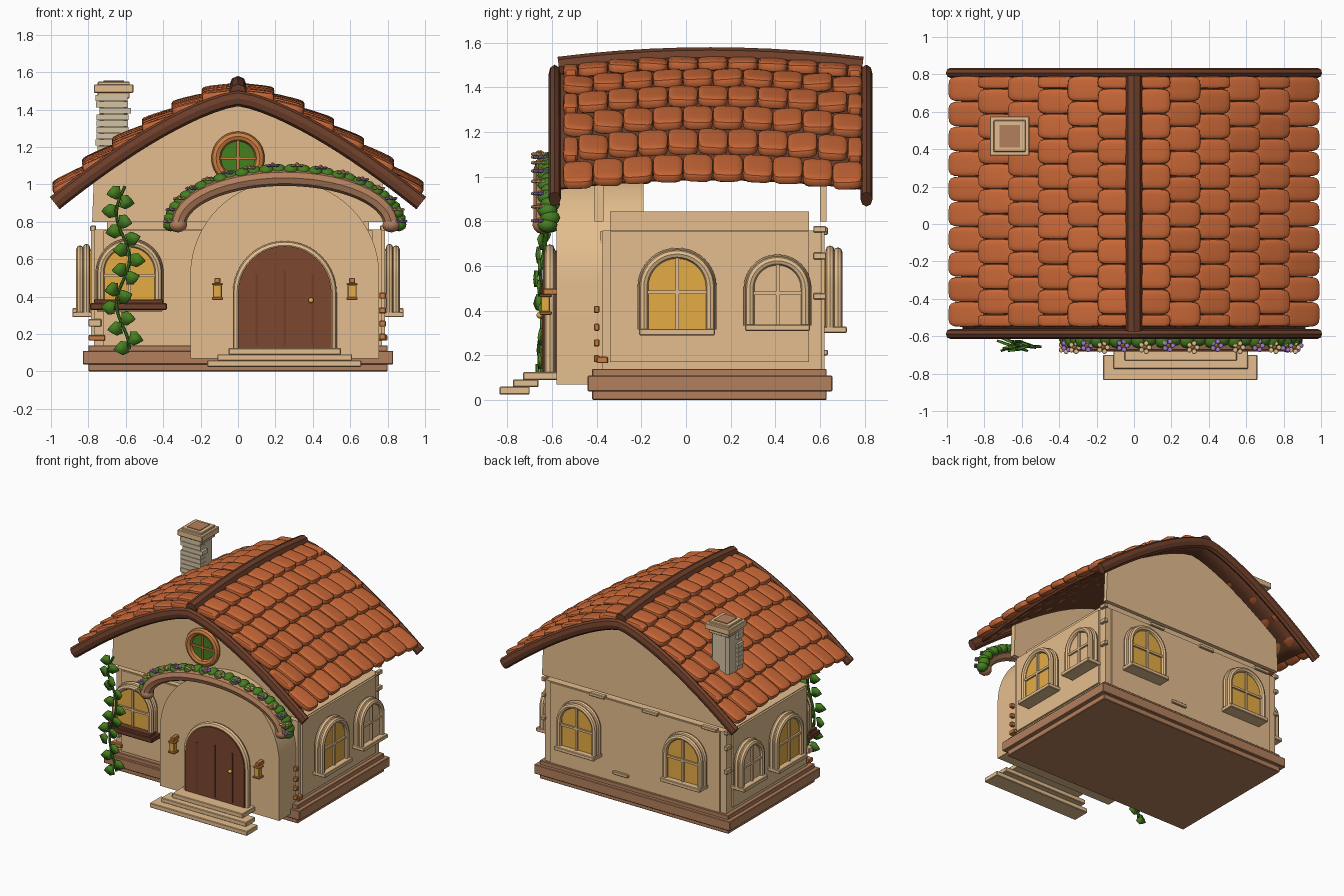
import bpy, bmesh, math, random
from math import sin, cos, pi
from mathutils import Matrix, Vector

random.seed(4)
cube = bpy.data.objects.get("Cube")
if cube:
    bpy.data.objects.remove(cube)


def material(name, *rgb):
    col = [((c / 255 + 0.055) / 1.055) ** 2.4 for c in rgb] + [1]
    m = bpy.data.materials.new(name)
    m.use_nodes = True
    m.diffuse_color = col
    m.node_tree.nodes["Principled BSDF"].inputs["Base Color"].default_value = col
    return m


PLASTER = material("cream plaster", 228, 190, 142)
TILE = material("terracotta", 200, 103, 55)
TIMBER = material("dark timber", 110, 63, 42)
DOOR = material("door wood", 124, 71, 47)
STONE = material("brown stone", 180, 128, 93)
GLASS = material("amber glass", 230, 172, 68)
LEAF = material("leaf green", 70, 126, 32)
CHIMNEY = material("pale stone", 212, 196, 165)
PURPLE = material("purple petals", 160, 124, 200)
HONEY = material("honey wood", 205, 128, 66)


def finish(name, bm, mat):
    bmesh.ops.recalc_face_normals(bm, faces=bm.faces)
    me = bpy.data.meshes.new(name)
    bm.to_mesh(me)
    bm.free()
    me.materials.append(mat)
    me.shade_smooth()
    me.set_sharp_from_angle(angle=0.6)
    ob = bpy.data.objects.new(name, me)
    bpy.context.collection.objects.link(ob)
    return ob


def boxes(name, spans, mat, bevel=0.004):
    """Each span is (x0, x1, y0, y1, z0, z1)."""
    bm = bmesh.new()
    for x0, x1, y0, y1, z0, z1 in spans:
        m = Matrix.Translation(((x0 + x1) / 2, (y0 + y1) / 2, (z0 + z1) / 2))
        bmesh.ops.create_cube(bm, size=1, matrix=m @ Matrix.Diagonal((x1 - x0, y1 - y0, z1 - z0, 1)))
    if bevel:
        bmesh.ops.bevel(bm, geom=bm.edges[:], offset=bevel, segments=1, affect='EDGES')
    return finish(name, bm, mat)


def prism(name, pts, y0, y1, mat):
    bm = bmesh.new()
    face = bm.faces.new([bm.verts.new((x, y0, z)) for x, z in pts])
    ext = bmesh.ops.extrude_face_region(bm, geom=[face])
    bmesh.ops.translate(bm, verts=[v for v in ext["geom"] if isinstance(v, bmesh.types.BMVert)],
                        vec=(0, y1 - y0, 0))
    return finish(name, bm, mat)


def tube(name, pts, r, mat, cyclic=False):
    cu = bpy.data.curves.new(name, 'CURVE')
    cu.dimensions = '3D'
    cu.bevel_depth, cu.bevel_resolution, cu.use_fill_caps = r, 2, True
    sp = cu.splines.new('POLY')
    sp.points.add(len(pts) - 1)
    for p, co in zip(sp.points, pts):
        p.co = (*co, 1)
    sp.use_cyclic_u = cyclic
    tmp = bpy.data.objects.new(name, cu)
    bpy.context.collection.objects.link(tmp)
    bpy.context.view_layer.update()
    bm = bmesh.new()
    me = bpy.data.meshes.new_from_object(tmp.evaluated_get(bpy.context.evaluated_depsgraph_get()))
    bm.from_mesh(me)
    bpy.data.objects.remove(tmp)
    bpy.data.meshes.remove(me)
    return finish(name, bm, mat)


def blobs(name, items, mat, sub=2):
    """Each item is (centre, radii)."""
    bm = bmesh.new()
    for c, r in items:
        bmesh.ops.create_icosphere(bm, subdivisions=sub, radius=1,
                                   matrix=Matrix.Translation(c) @ Matrix.Diagonal((*r, 1)))
    return finish(name, bm, mat)


def arch(cx, r, z0, top, n=20):
    arc = [(cx - r * cos(pi * i / n), top - r + r * sin(pi * i / n)) for i in range(n + 1)]
    return [(cx - r, z0)] + arc + [(cx + r, z0)]


def ring(r, z, n=28):
    return [(r * cos(2 * pi * i / n), z + r * sin(2 * pi * i / n)) for i in range(n)]


# Foundation, walls and steps
boxes("foundation", [(-.8, .8, -.42, .63, 0, .14), (-.83, .83, -.44, .655, .038, .11)], STONE)
boxes("walls", [(-.77, .77, -.375, .61, .13, .76), (-.785, .785, -.34, .55, .17, .755),
                (-.72, .72, -.385, .62, .14, .755), (-.7, .7, -.34, .55, .75, .845)], PLASTER, 0)
boxes("steps", [(-.165, .66, -.835, -.7, .025, .06), (-.11, .61, -.775, -.66, .058, .092),
                (-.05, .55, -.73, -.57, .09, .125)], PLASTER)
prism("porch", arch(.25, .505, .07, 1.02, 32), -.58, -.19, PLASTER)


# Curved roof deck, gables, gable boards and ridge
def roof_z(x):
    return 1.46 - .576 * abs(x) ** 1.4


def bow(y):
    return .045 * (1 - ((y - .11) / .7) ** 2)


xs = [-.98 + .07 * i for i in range(29)]
gable = [(-.78, .8)] + [(x, roof_z(x) - .01) for x in xs if abs(x) < .82] + [(.78, .8)]
prism("front_gable", gable, -.41, -.37, PLASTER)
prism("back_gable", gable, .6, .63, PLASTER)

bm = bmesh.new()
ys = [-.58 + .138 * j for j in range(11)]
rows = [[bm.verts.new((x, y, roof_z(x) + bow(y) - .008)) for x in xs if abs(x) < .95] for y in ys]
for a, b in zip(rows, rows[1:]):
    for i in range(len(a) - 1):
        bm.faces.new((a[i], a[i + 1], b[i + 1], b[i]))
deck = finish("roof_deck", bm, TIMBER)
solid = deck.modifiers.new("thickness", 'SOLIDIFY')
solid.thickness, solid.offset = .02, 0

for label, y in (("front", -.588), ("back", .808)):
    board = tube(label + "_gable_board", [(x, 0, roof_z(x)) for x in xs], .042, TIMBER)
    board.scale.y = .65
    board.location.y = y
tube("ridge_beam", [(0, y, 1.49 + bow(y)) for y in [-.57 + .136 * j for j in range(11)]], .045, TIMBER)

# Staggered pillow tiles
bm = bmesh.new()
bmesh.ops.create_cube(bm, size=2)
bmesh.ops.subdivide_edges(bm, edges=bm.edges[:], cuts=5, use_grid_fill=True)
for v in bm.verts:
    v.co /= sum(abs(c) ** 4.5 for c in v.co) ** (1 / 4.5)
tile_mesh = bpy.data.meshes.new("tile_shape")
bm.to_mesh(tile_mesh)
bm.free()
bm = bmesh.new()
pitch = .134
for side in (-1, 1):
    for row in range(6):
        x = .1 + .158 * row
        slope = math.atan(.576 * 1.4 * x ** .4)
        staggered = row % 2 == 0
        for k in range(10 + staggered):
            lo = max(-.55, -.55 + pitch * (k - .5 * staggered))
            hi = min(.79, -.55 + pitch * (k + 1 - .5 * staggered))
            y = (lo + hi) / 2
            start = len(bm.verts)
            bm.from_mesh(tile_mesh)
            bm.verts.ensure_lookup_table()
            m = (Matrix.Translation((side * x, y, roof_z(x) + bow(y) + .024))
                 @ Matrix.Rotation(side * (slope - .2), 4, 'Y')
                 @ Matrix.Rotation(random.uniform(-.08, .08), 4, 'X')
                 @ Matrix.Diagonal((.09 / cos(slope) ** .8, (hi - lo) / 2, .027, 1)))
            bmesh.ops.transform(bm, matrix=m, verts=bm.verts[start:])
finish("roof_tiles", bm, TILE)
bpy.data.meshes.remove(tile_mesh)

# Chimney shaft with uneven stone courses on its front
boxes("chimney_shaft", [(-.74, -.59, .4, .55, 1.02, 1.48)], CHIMNEY, .02)
courses = []
for i in range(10):
    dx, z = random.uniform(-.012, .012), 1.14 + i * .034
    courses.append((-.75 + dx, -.58 + dx, .385, .45, z, z + .031))
boxes("chimney_courses", courses, CHIMNEY, 0)
boxes("chimney_cap", [(-.77, -.56, .365, .575, 1.49, 1.535), (-.75, -.58, .385, .555, 1.46, 1.55)], PLASTER)
boxes("chimney_opening", [(-.72, -.61, .41, .53, 1.54, 1.555)], STONE, 0)


# Arched windows, built facing -y then turned into place
def window(name, x, y, turn, r, z0, top, glass):
    mid = z0 + (top - z0) * .5
    parts = [
        prism(name + "_pane", arch(0, r, z0, top), -.055, .02, glass),
        tube(name + "_frame", [(px, -.06, pz) for px, pz in arch(0, r + .004, z0, top + .004)], .02, PLASTER),
        tube(name + "_hood", [(px, -.025, pz) for px, pz in arch(0, r + .012, z0, top + .012)], .02, PLASTER),
        boxes(name + "_bars", [(-.008, .008, -.068, -.04, z0, top), (-r, r, -.068, -.04, mid - .008, mid + .008)],
              PLASTER, 0),
        boxes(name + "_sill", [(-r - .025, r + .025, -.1, .02, z0 - .025, z0 + .004)], PLASTER)]
    for ob in parts:
        ob.location = (x, y, 0)
        ob.rotation_euler.z = turn


window("front_window", -.58, -.385, 0, .15, .345, .68, GLASS)
for side, word in ((1, "left"), (-1, "right")):
    window(word + "_large_window", side * .785, -.04, side * pi / 2, .145, .315, .65, GLASS)
    window(word + "_small_window", side * .785, .41, side * pi / 2, .12, .335, .62, PLASTER)
    window(word + "_back_window", side * .45, .62, pi, .145, .325, .66, GLASS)
boxes("flower_box", [(-.79, -.38, -.5, -.39, .33, .365), (-.77, -.4, -.49, -.4, .36, .385)], TIMBER)

# Round gable window
prism("round_pane", ring(.11, 1.14), -.425, -.4, LEAF)
tube("round_frame", [(x, -.425, z) for x, z in ring(.117, 1.14)], .026, HONEY, True)
boxes("round_bars", [(-.007, .007, -.435, -.42, 1.03, 1.25), (-.11, .11, -.435, -.42, 1.133, 1.147)], HONEY, 0)

# Front door
prism("door", arch(.25, .25, .125, .67), -.64, -.57, DOOR)
tube("door_frame", [(x, -.61, z) for x, z in arch(.25, .255, .125, .675)], .023, PLASTER)
boxes("door_grooves", [(x - .006, x + .006, -.645, -.63, .14, t) for x, t in ((.1, .52), (.25, .54), (.4, .52))],
      TIMBER, 0)
blobs("door_knob", [((.39, -.655, .38), (.015, .015, .015))], GLASS)

# Wall lanterns
for word, x in (("right", -.11), ("left", .61)):
    boxes(word + "_lantern_glass", [(x - .024, x + .024, -.65, -.61, .395, .465)], GLASS)
    boxes(word + "_lantern_metal", [(x - .03, x + .03, -.655, -.6, .382, .397),
                                    (x - .03, x + .03, -.655, -.6, .462, .473),
                                    (x - .016, x + .016, -.64, -.57, .472, .5)], HONEY)


# Flowering canopy over the porch
def canopy(t, out=0):
    return .25 + (.57 + out) * cos(t), .785 + (.25 + out) * sin(t)


def along(n, out):
    return [canopy(pi * i / (n - 1), out) for i in range(n)]


tube("canopy_beam", [(x, -.64, z) for x, z in along(29, 0)], .043, STONE)
blobs("canopy_ends", [((x, -.64, .785), (.05, .048, .042)) for x in (-.32, .82)], STONE)
blobs("canopy_leaves", [((x, -.62 + .012 * (i % 2), z), (.042, .045, .036))
                        for i, (x, z) in enumerate(along(30, .04))], LEAF)
petals, hearts = {0: [], 1: []}, []
for i, (x, z) in enumerate(along(16, .05)):
    y = -.65 - .01 * (i % 2)
    hearts.append(((x, y, z + .024), (.013, .013, .012)))
    for k in range(5):
        a = 2 * pi * k / 5
        petals[i % 2].append(((x + .023 * cos(a), y + .023 * sin(a), z + .018), (.015, .015, .009)))
blobs("purple_flowers", petals[0], PURPLE, 1)
blobs("cream_flowers", petals[1], PLASTER, 1)
blobs("flower_hearts", hearts, GLASS, 1)


# Hanging vine with pointed leaves
def vine(z):
    return -.615 + .035 * sin(z * 13), -.64 + .012 * cos(z * 17), z


tube("vine_stem", [vine(.12 + .03 * i) for i in range(30)], .009, LEAF)
bm = bmesh.new()
outline = [(0, 0), (.03, -.005), (.038, .03), (.02, .055), (0, .075), (-.02, .055), (-.038, .03), (-.03, -.005)]
for i in range(17):
    side = 1 if i % 2 else -1
    m = (Matrix.Translation(Vector(vine(.13 + .052 * i)) + Vector((side * .012, -.012, 0)))
         @ Matrix.Rotation(side * random.uniform(1.1, 1.8), 4, 'Y')
         @ Matrix.Rotation(random.uniform(-.4, .4), 4, 'X'))
    bm.faces.new([bm.verts.new(m @ Vector((x, 0, z))) for x, z in outline])
leaves = finish("vine_leaves", bm, LEAF)
leaves.modifiers.new("thickness", 'SOLIDIFY').thickness = .012

# Loose bricks and plaster slabs along the corners
boxes("corner_bricks", [(.755, .79, -.412, -.388, z, z + .032) for z in (.17, .24, .31, .39)]
      + [(s * .755 - .045, s * .755 + .045, -.4, -.35, .165, .195) for s in (-1, 1)], HONEY)
boxes("wall_slabs", [(x, x + .13, .6, .635, z, z + .025) for x, z in ((-.7, .75), (-.2, .74), (.25, .75), (.05, .2))]
      + [(s * .775 - .015, s * .775 + .015, .57, .628, z, z + .03) for s in (-1, 1) for z in (.45, .63, .75)]
      + [(-.8, -.73, -.4, -.35, .24, .28)], PLASTER)
